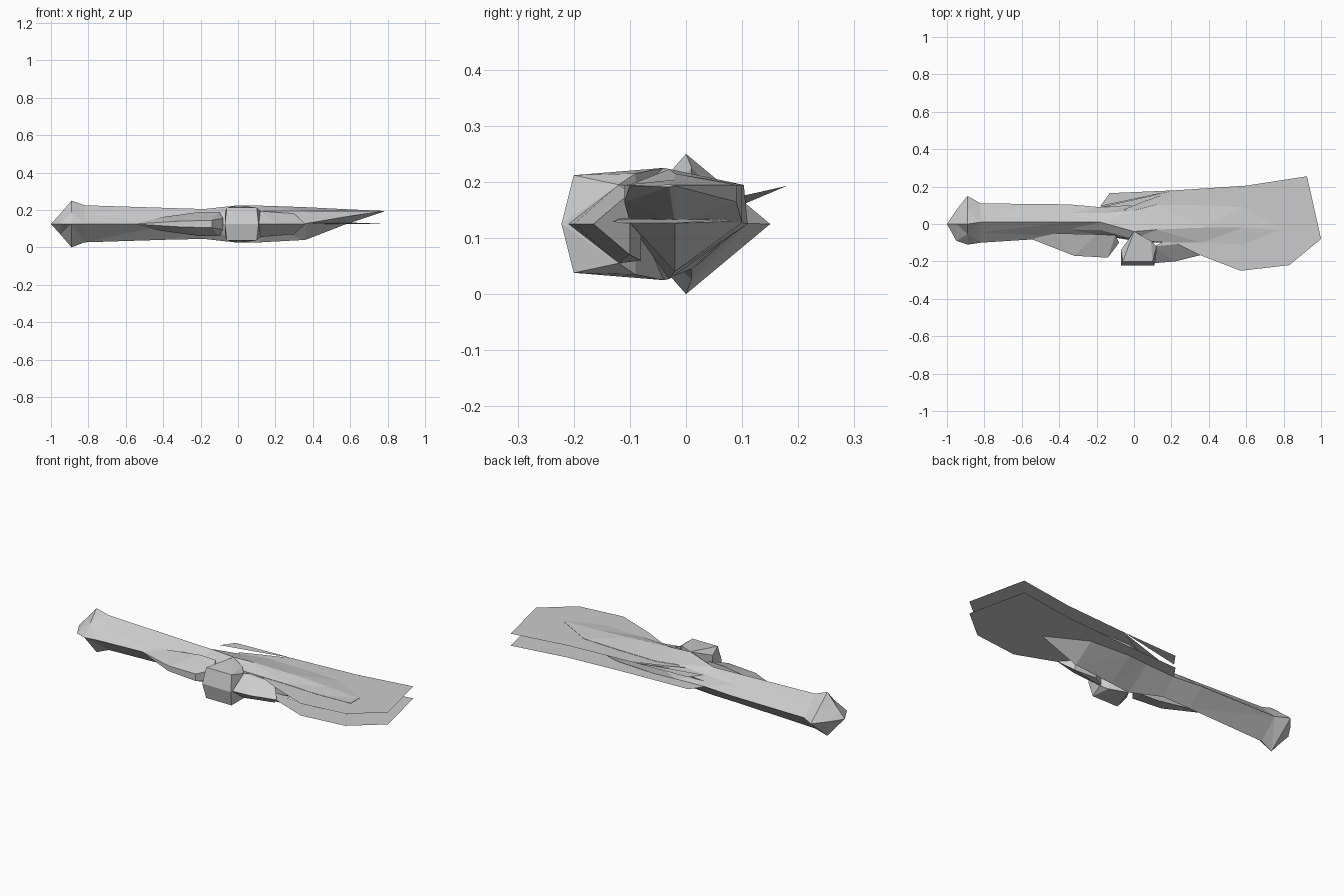
import bpy, bmesh

cube = bpy.data.objects.get("Cube")
if cube:
    bpy.data.objects.remove(cube)

MID = 0.125    # height of the mirror plane
TOP = 0.193    # height of the upper blade sheet

grey = bpy.data.materials.new("plain_grey")
grey.use_nodes = True
colour = (0.6, 0.6, 0.6, 1)
grey.diffuse_color = colour
grey.node_tree.nodes["Principled BSDF"].inputs["Base Color"].default_value = colour


def finish(name, bm):
    mesh = bpy.data.meshes.new(name)
    bm.to_mesh(mesh)
    bm.free()
    mesh.materials.append(grey)
    obj = bpy.data.objects.new(name, mesh)
    bpy.context.collection.objects.link(obj)
    return obj


def loft(name, sections):
    """Body along x: (x, back, ridge, front, up, down, shoulder width, shoulder height).
    The shoulders widen the upper half only; the lower half is a plain V."""
    bm = bmesh.new()
    rings = []
    for x, back, ridge, front, up, down, k, s in sections:
        mid = (up - down) / 2
        shoulder = mid + (up - mid) * s
        ring = [(back, mid), (ridge + (back - ridge) * k, shoulder), (ridge, up),
                (ridge + (front - ridge) * k, shoulder), (front, mid), (ridge, -down)]
        rings.append([bm.verts.new((x, y, MID + z)) for y, z in ring])
    for r, q in zip(rings, rings[1:]):
        for i in range(6):
            j = (i + 1) % 6
            bm.faces.new((r[i], r[j], q[j], q[i]))
    bm.faces.new(rings[0])
    bm.faces.new(rings[-1][::-1])
    bmesh.ops.remove_doubles(bm, verts=bm.verts, dist=0.0005)
    bmesh.ops.triangulate(bm, faces=bm.faces)
    bmesh.ops.recalc_face_normals(bm, faces=bm.faces)
    return finish(name, bm)


def faceted(name, points):
    """Convex lump mirrored above and below the middle plane."""
    bm = bmesh.new()
    for x, y, z in points:
        for side in ((1, -1) if z else (1,)):
            bm.verts.new((x, y, MID + side * z))
    out = bmesh.ops.convex_hull(bm, input=bm.verts)
    bmesh.ops.delete(bm, geom=list({v for v in out["geom_interior"] + out["geom_unused"]
                                    if isinstance(v, bmesh.types.BMVert)}), context='VERTS')
    bmesh.ops.recalc_face_normals(bm, faces=bm.faces)
    return finish(name, bm)


def sheet(name, points):
    """Single thin face looking upward."""
    bm = bmesh.new()
    face = bm.faces.new([bm.verts.new(p) for p in points])
    face.normal_update()
    if face.normal.z < 0:
        face.normal_flip()
    return finish(name, bm)


# Pommel, grip and raised blade core
loft("handle_and_core", [
    (-1.0, 0, 0, 0, 0, 0, 0.5, 0.5),
    (-0.95, 0.075, 0, -0.09, 0.055, 0.055, 0.5, 0.5),
    (-0.89, 0.15, 0, -0.11, 0.125, 0.125, 0.5, 0.5),
    (-0.82, 0.11, 0.01, -0.10, 0.10, 0.098, 0.5, 0.5),
    (-0.35, 0.105, 0.01, -0.07, 0.085, 0.083, 0.5, 0.5),
    (-0.18, 0.09, 0.01, -0.06, 0.08, 0.08, 0.6, 0.6),
    (0.0, 0.10, -0.04, -0.09, 0.10, 0.10, 0.8, 0.7),
    (0.12, 0.11, -0.03, -0.10, 0.098, 0.098, 0.95, 0.71),
    (0.36, 0.10, -0.02, -0.10, 0.09, 0.085, 1.0, 0.77),
    (0.58, 0.09, -0.02, -0.11, 0.079, 0.0, 1.0, 0.76),
    (0.78, -0.02, -0.03, -0.10, 0.070, -0.066, 1.0, 0.8),
])

# Low ridge on the lower sheet
loft("lower_ridge", [
    (0.4, 0.08, -0.03, -0.13, 0.01, 0, 0.9, 0.9),
    (0.6, 0.07, -0.03, -0.13, 0.008, 0, 0.9, 0.9),
    (0.76, -0.02, -0.05, -0.11, 0.002, 0, 0.9, 0.9),
])

# Two blade sheets sharing an outline; the upper one has a slit by its back root
root = [(-0.18, 0.095), (-0.13, 0.165)]
outline = [(0.22, 0.18), (0.6, 0.205), (0.925, 0.255), (1.0, -0.08), (0.83, -0.22),
           (0.57, -0.25), (0.35, -0.165), (0.18, -0.08), (0.0, -0.04)]
slit = [(-0.05, 0.08), (0.05, 0.12)]
for name, z, points in (("lower_sheet", MID, root + outline),
                        ("upper_sheet", TOP, outline + slit),
                        ("upper_sheet_tab", TOP, root + outline[:1])):
    sheet(name, [(x, y, z) for x, y in points])
sheet("slit_floor", [(-0.18, 0.09, 0.155), (0.22, 0.18, TOP), (0.05, 0.10, 0.175)])

# Guard block with its two side wings
faceted("guard_block", [
    (-0.06, -0.2, 0.087), (0.1, -0.2, 0.087), (-0.07, -0.222, 0),
    (0.11, -0.222, 0), (-0.07, -0.14, 0.06), (-0.03, -0.11, 0.088),
    (0.0, -0.04, 0.10), (0.09, -0.09, 0.09), (0.12, -0.12, 0.07),
])
faceted("blade_side_wing", [
    (0.1, -0.21, 0), (0.22, -0.2, 0), (0.36, -0.165, 0),
    (0.18, -0.08, 0.065), (0.11, -0.12, 0.07), (0.3, -0.1, 0.055),
])
faceted("grip_side_wing", [
    (-0.55, -0.08, 0), (-0.32, -0.17, 0.015), (-0.14, -0.18, 0.02),
    (-0.08, -0.10, 0.03), (-0.2, -0.055, 0.065), (-0.1, -0.06, 0.065),
    (-0.42, -0.05, 0.035),
])
